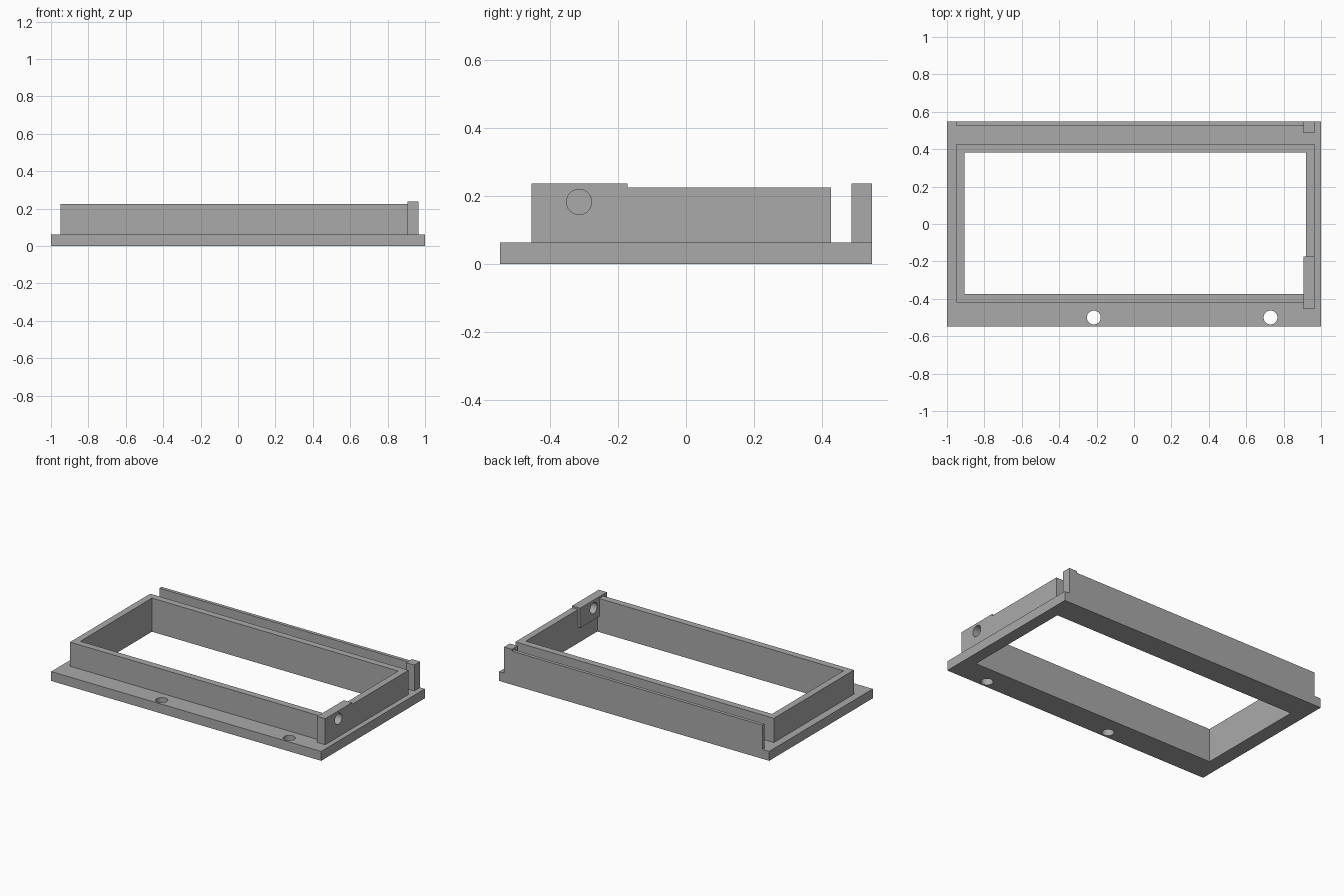
import bpy
import math

cube = bpy.data.objects.get("Cube")
if cube:
    bpy.data.objects.remove(cube, do_unlink=True)

GREY = (0.4, 0.4, 0.4, 1)
grey = bpy.data.materials.new("plain grey")
grey.use_nodes = True
grey.diffuse_color = GREY
grey.node_tree.nodes["Principled BSDF"].inputs["Base Color"].default_value = GREY


def box(name, x, y, z):
    """Box from (low, high) ranges on each axis."""
    bpy.ops.mesh.primitive_cube_add(size=1, location=[sum(r) / 2 for r in (x, y, z)])
    ob = bpy.context.object
    ob.name = name
    ob.scale = [r[1] - r[0] for r in (x, y, z)]
    bpy.ops.object.transform_apply(location=True, rotation=True, scale=True)
    ob.data.materials.append(grey)
    return ob


def bore(name, location, rotation=(0, 0, 0)):
    """Round drill used as a cutter."""
    bpy.ops.mesh.primitive_cylinder_add(vertices=48, radius=HOLE_R, depth=0.3,
                                        location=location, rotation=rotation)
    ob = bpy.context.object
    ob.name = name
    ob.data.materials.append(grey)
    return ob


def combine(target, other, operation="DIFFERENCE", keep=False):
    mod = target.modifiers.new("combine", "BOOLEAN")
    mod.operation = operation
    mod.solver = "EXACT"
    mod.object = other
    bpy.context.view_layer.objects.active = target
    bpy.ops.object.modifier_apply(modifier=mod.name)
    if not keep:
        bpy.data.objects.remove(other, do_unlink=True)


HOLE_R = 0.037
BASE_TOP, WALL_TOP, BLOCK_TOP = 0.063, 0.225, 0.237
FRAME_X = (-0.95, 0.965)
POST_X = (0.905, 0.965)
BACK = 0.548


def opening():
    return box("opening_cutter", (-0.905, 0.92), (-0.375, 0.382), (-0.2, 0.5))


# Base plate with its window and two screw holes
base = box("base_plate", (-1, 1), (-BACK, BACK), (0, BASE_TOP))
combine(base, opening())
for x in (-0.215, 0.73):
    combine(base, bore("screw_cutter", (x, -0.5, 0)))

# Upright frame around the window
frame = box("upright_frame", FRAME_X, (-0.42, 0.427), (BASE_TOP, WALL_TOP))
combine(frame, opening())

# Thick corner block, with its inner face hanging above the base
block = box("corner_block", POST_X, (-0.455, -0.173), (BASE_TOP, BLOCK_TOP))
combine(block, box("undercut", (0.8, 0.92), (-0.375, 0), (0, 0.105)))
combine(frame, block, keep=True)
combine(block, bore("side_cutter", (0.94, -0.315, 0.183), (0, math.pi / 2, 0)))

# Thin rail along the back edge, ending in a taller post
box("back_rail", (FRAME_X[0], POST_X[0]), (0.525, BACK), (BASE_TOP, WALL_TOP))
box("end_post", POST_X, (0.487, BACK), (BASE_TOP, BLOCK_TOP))

# Smooth the bores while keeping all other edges crisp
for ob in (base, block):
    bpy.ops.object.select_all(action="DESELECT")
    ob.select_set(True)
    bpy.context.view_layer.objects.active = ob
    bpy.ops.object.shade_smooth_by_angle(angle=math.radians(30))
